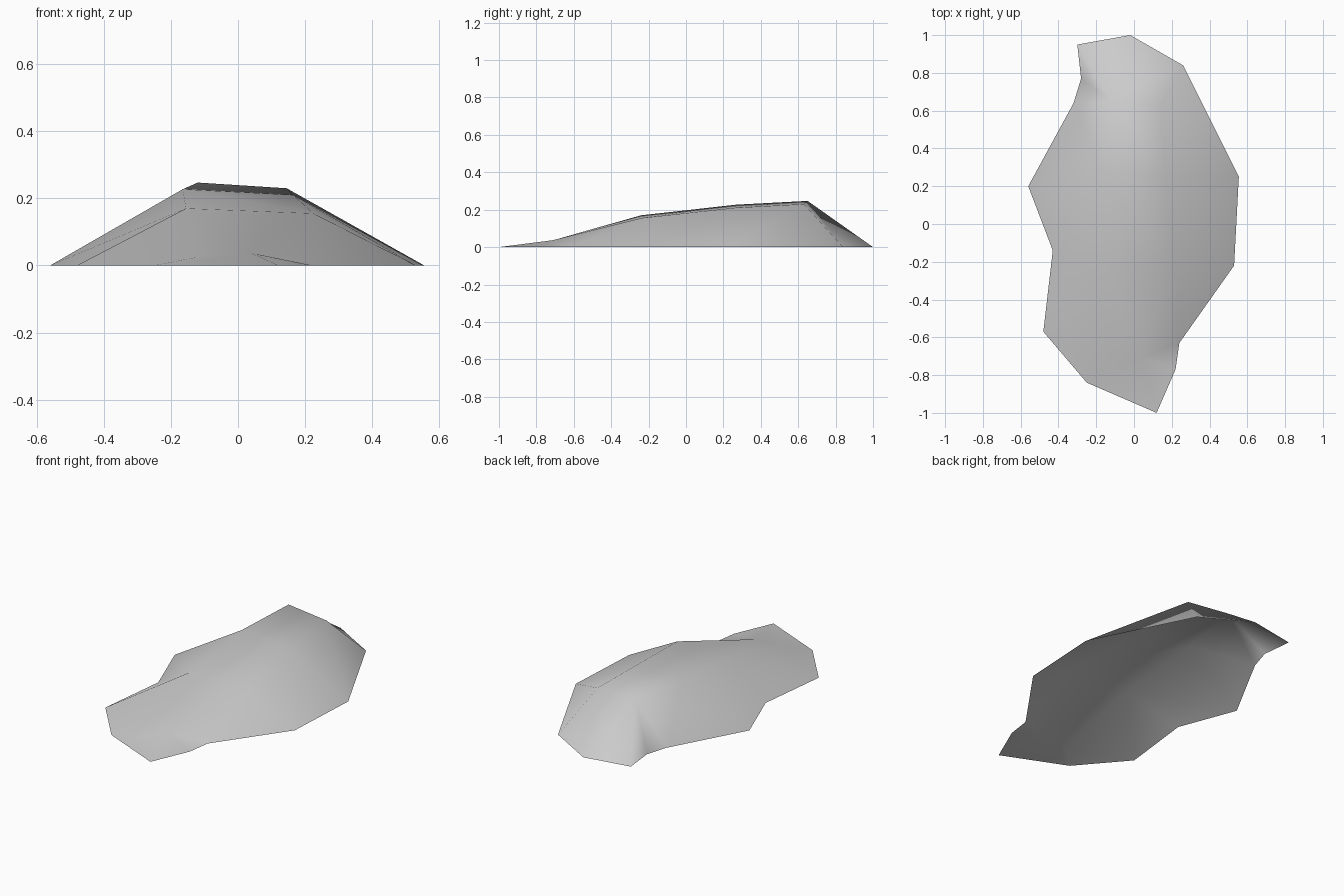
import bpy

cube = bpy.data.objects.get("Cube")
if cube:
    bpy.data.objects.remove(cube, do_unlink=True)

# Ridge loop: down the -x crest from back to front, then up the +x crest
crest = [(-0.12, 0.65, 0.247), (-0.165, 0.27, 0.227),
         (-0.155, -0.24, 0.17), (-0.12, -0.73, 0.025),
         (0.04, -0.71, 0.037), (0.225, -0.24, 0.155),
         (0.165, 0.26, 0.21), (0.145, 0.63, 0.23)]

# Ground outline, counterclockwise: x, y and the crest point it rises to
rim = [(-0.02, 1.0, 0), (-0.30, 0.95, 0), (-0.28, 0.77, 0), (-0.32, 0.64, 0),
       (-0.56, 0.20, 1), (-0.43, -0.14, 2), (-0.48, -0.57, 2),
       (-0.25, -0.84, 3), (0.12, -1.0, 4), (0.22, -0.77, 4),
       (0.24, -0.63, 4), (0.53, -0.22, 5), (0.555, 0.25, 6), (0.26, 0.84, 7)]

n = len(crest)
verts = crest + [(x, y, 0) for x, y, _ in rim]

# Top strip between the two crests
faces = [(i, i + 1, n - 2 - i, n - 1 - i) for i in range(n // 2 - 1)]

# Sloping skirt from the crests down to the ground
for i, (_, _, a) in enumerate(rim):
    j = (i + 1) % len(rim)
    b = rim[j][2]
    faces.append((n + i, n + j, a) if a == b else (n + i, n + j, b, a))

mesh = bpy.data.meshes.new("mound")
mesh.from_pydata(verts, [], faces)
mesh.update()
mesh.shade_smooth()

# Plain grey stone
stone = bpy.data.materials.new("grey_stone")
stone.use_nodes = True
grey = (0.6, 0.6, 0.6, 1)
stone.diffuse_color = grey
stone.node_tree.nodes["Principled BSDF"].inputs["Base Color"].default_value = grey
mesh.materials.append(stone)

mound = bpy.data.objects.new("mound", mesh)
bpy.context.collection.objects.link(mound)
